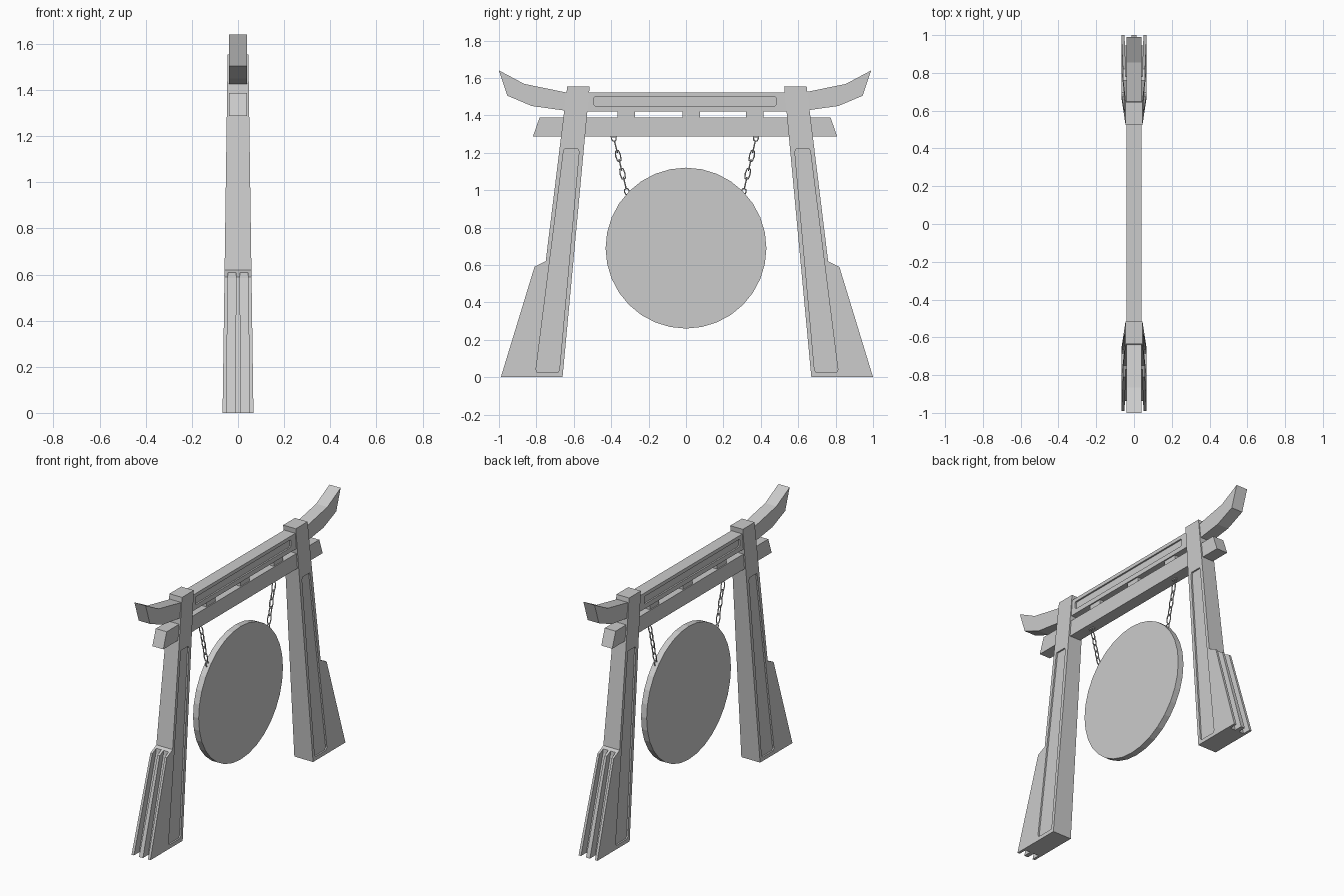
import bpy, bmesh, math
from mathutils import Vector, Matrix

if "Cube" in bpy.data.objects:
    bpy.data.objects.remove(bpy.data.objects["Cube"])


def prism(name, pts, lo, hi, y_off=0.0):
    """Extrude a (y, z) profile along x between lo(z) and hi(z)."""
    bm = bmesh.new()
    a = [bm.verts.new((lo(z), y, z)) for y, z in pts]
    b = [bm.verts.new((hi(z), y, z)) for y, z in pts]
    bm.faces.new(a)
    bm.faces.new(b[::-1])
    n = len(pts)
    for i in range(n):
        j = (i + 1) % n
        bm.faces.new((a[j], a[i], b[i], b[j]))
    bmesh.ops.recalc_face_normals(bm, faces=bm.faces)
    me = bpy.data.meshes.new(name)
    bm.to_mesh(me)
    bm.free()
    ob = bpy.data.objects.new(name, me)
    ob.location.y = y_off
    bpy.context.collection.objects.link(ob)
    return ob


def flat(name, pts, half, y_off=0.0):
    return prism(name, pts, lambda z: -half, lambda z: half, y_off)


def apply(ob, mod):
    bpy.context.view_layer.objects.active = ob
    bpy.ops.object.modifier_apply(modifier=mod.name)


def carve(ob, cutter):
    cutter.hide_render = True
    m = ob.modifiers.new("carve", 'BOOLEAN')
    m.operation, m.solver, m.object = 'DIFFERENCE', 'EXACT', cutter
    bpy.context.view_layer.update()
    apply(ob, m)
    bpy.data.objects.remove(cutter)


def carve_both_sides(ob, pts, inner, outer):
    y = ob.location.y
    carve(ob, prism("cutter", pts, inner, outer, y))
    carve(ob, prism("cutter", pts, lambda z: -outer(z), lambda z: -inner(z), y))


def mirrored(pts):
    return pts + [(-y, z) for y, z in reversed(pts)]


# Tapered posts with flared feet
def half_width(z):
    return 0.067 - 0.0142 * z


post = prism("posts", [(-0.64, 1.555), (-0.755, 0.62), (-0.815, 0.59), (-0.995, 0),
                       (-0.665, 0), (-0.52, 1.555)],
             lambda z: -half_width(z), half_width, 0.005)
# recessed panels on the faces
carve_both_sides(post, [(-0.655, 1.22), (-0.66, 1.205), (-0.807, 0.04), (-0.8, 0.025),
                        (-0.69, 0.025), (-0.682, 0.04), (-0.577, 1.205), (-0.584, 1.22)],
                 lambda z: half_width(z) - 0.01, lambda z: half_width(z) + 0.05)
# grooves down the outside of the feet
carve_both_sides(post, [(-0.772, 0.65), (-0.778, 0.585), (-0.955, -0.05),
                        (-1.1, -0.05), (-0.9, 0.65)],
                 lambda z: 0.014 - 0.01 * z, lambda z: 0.05 - 0.01 * z)
m = post.modifiers.new("pair", 'MIRROR')
m.use_axis = (False, True, False)
apply(post, m)

# Upper beam with upswept ends and long recessed panels
top = [(-0.64, 1.523), (-0.86, 1.568), (-0.995, 1.64), (-0.95, 1.505),
       (-0.82, 1.45), (-0.64, 1.425), (-0.56, 1.42)]
beam = flat("upper_beam", mirrored(top), 0.04, -0.005)
carve_both_sides(beam, mirrored([(-0.48, 1.5), (-0.487, 1.493), (-0.487, 1.457), (-0.48, 1.45)]),
                 lambda z: 0.03, lambda z: 0.08)

# Lower beam and the spacer blocks above it
flat("lower_beam", mirrored([(-0.778, 1.388), (-0.813, 1.288)]), 0.039, -0.005)
for i, y in enumerate((-0.32, 0.027, 0.367)):
    flat(f"spacer_block_{i + 1}", mirrored([(-0.047, 1.425), (-0.047, 1.385)]), 0.032, y)

# Gong disc
bpy.ops.mesh.primitive_cylinder_add(vertices=32, radius=0.43, depth=0.04,
                                    location=(0, 0, 0.69), rotation=(0, math.pi / 2, 0))
bpy.context.object.name = "gong"


# Chains: links turned alternately by a quarter turn
def link(name, pos, direction, turn, stretch):
    bpy.ops.mesh.primitive_torus_add(major_segments=8, minor_segments=5,
                                     major_radius=0.0125, minor_radius=0.0038)
    ob = bpy.context.object
    ob.name = name
    for v in ob.data.vertices:
        if abs(v.co.x) > 1e-4:
            v.co.x += math.copysign(stretch, v.co.x)
    along = direction.normalized()
    side = Vector((1, 0, 0))
    other = along.cross(side)
    basis = Matrix((along, other, side)).transposed().to_4x4()
    ob.matrix_world = Matrix.Translation(pos) @ basis @ Matrix.Rotation(turn, 4, 'X')


for label, s in (("left", -1), ("right", 1)):
    start = Vector((0, s * 0.38 - 0.006, 1.278))
    end = Vector((0, s * 0.312 - 0.004, 0.992))
    for i in range(7):
        link(f"{label}_chain_link_{i + 1}", start.lerp(end, i / 6), end - start,
             (i % 2) * math.pi / 2, 0.004 if i in (0, 6) else 0.017)
    # hook plate under the beam
    flat(f"{label}_hook_plate", [(start.y - 0.017, 1.29), (start.y - 0.017, 1.281),
                                 (start.y + 0.017, 1.281), (start.y + 0.017, 1.29)], 0.008)
